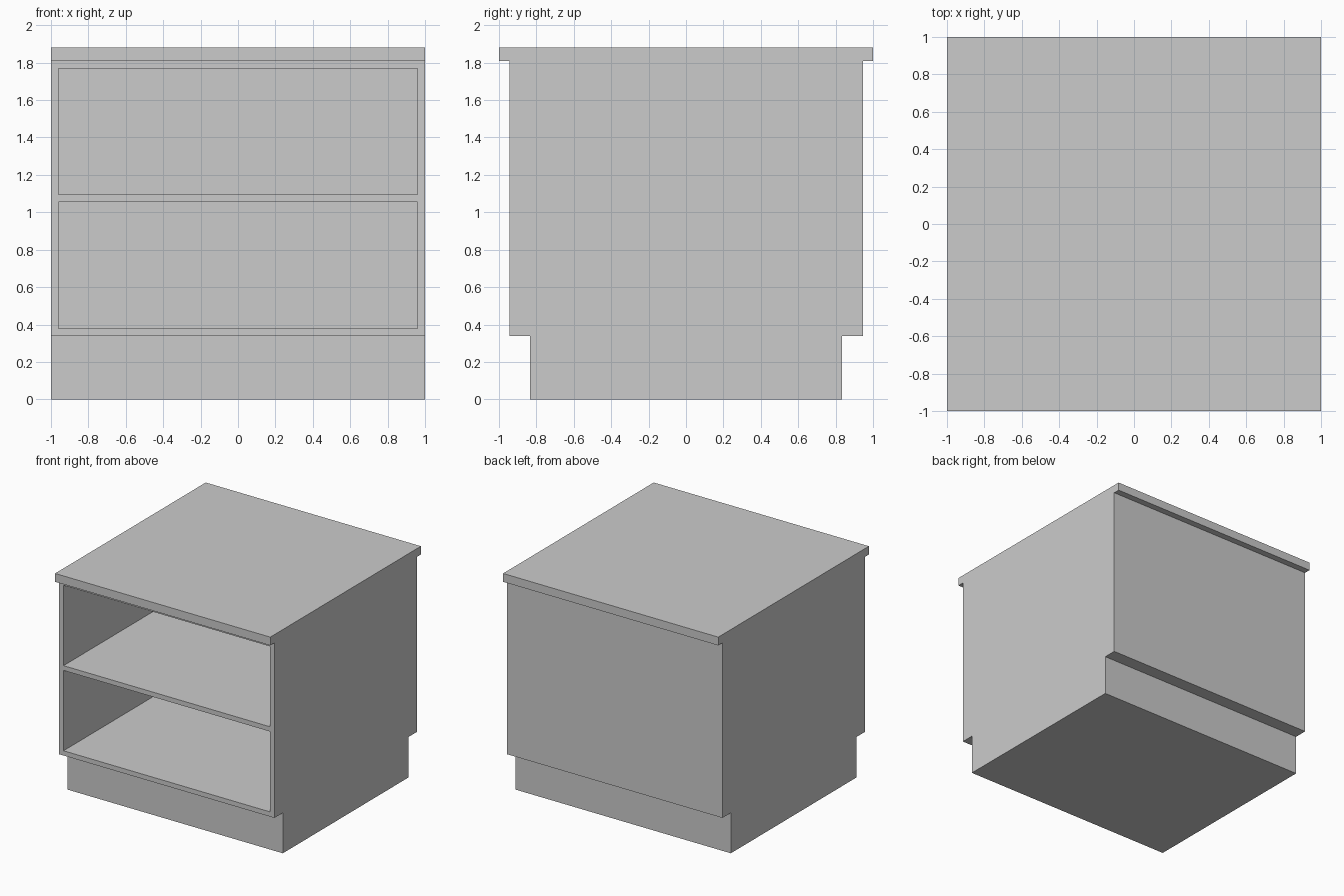
import bpy, bmesh
from mathutils import Vector

if "Cube" in bpy.data.objects:
    bpy.data.objects.remove(bpy.data.objects["Cube"])

WALL = 0.04          # panel thickness
FRONT, BACK = -0.945, 0.945


def finish(name, bm):
    bmesh.ops.recalc_face_normals(bm, faces=bm.faces)
    mesh = bpy.data.meshes.new(name)
    bm.to_mesh(mesh)
    bm.free()
    obj = bpy.data.objects.new(name, mesh)
    bpy.context.collection.objects.link(obj)
    return obj


# Cabinet: side profile (half mirrored in y) extruded across the width
half = [(0.833, 0.0), (0.833, 0.34), (BACK, 0.34), (BACK, 1.81), (1.0, 1.81), (1.0, 1.88)]
profile = half + [(-y, z) for y, z in reversed(half)]
bm = bmesh.new()
side = bm.faces.new([bm.verts.new((-1, y, z)) for y, z in profile])
ext = bmesh.ops.extrude_face_region(bm, geom=[side], use_keep_orig=True)
bmesh.ops.translate(bm, vec=(2, 0, 0),
                    verts=[g for g in ext["geom"] if isinstance(g, bmesh.types.BMVert)])
bmesh.ops.recalc_face_normals(bm, faces=bm.faces)

# Open front compartment: inset the front panel and push it to the back
front = min(bm.faces, key=lambda f: (f.calc_center_median() - Vector((0, FRONT, 1.075))).length)
bmesh.ops.inset_region(bm, faces=[front], thickness=WALL, use_even_offset=True)
inner = bmesh.ops.extrude_discrete_faces(bm, faces=[front])["faces"][0]
bmesh.ops.translate(bm, vec=(0, BACK - FRONT - WALL, 0), verts=inner.verts)
finish("cabinet", bm)

# Middle shelf
bm = bmesh.new()
bmesh.ops.create_cube(bm, size=1)
bmesh.ops.scale(bm, vec=(2 - 2 * WALL, BACK - WALL - FRONT, WALL), verts=bm.verts)
bmesh.ops.translate(bm, vec=(0, (BACK - WALL + FRONT) / 2, 1.075), verts=bm.verts)
finish("shelf", bm)
